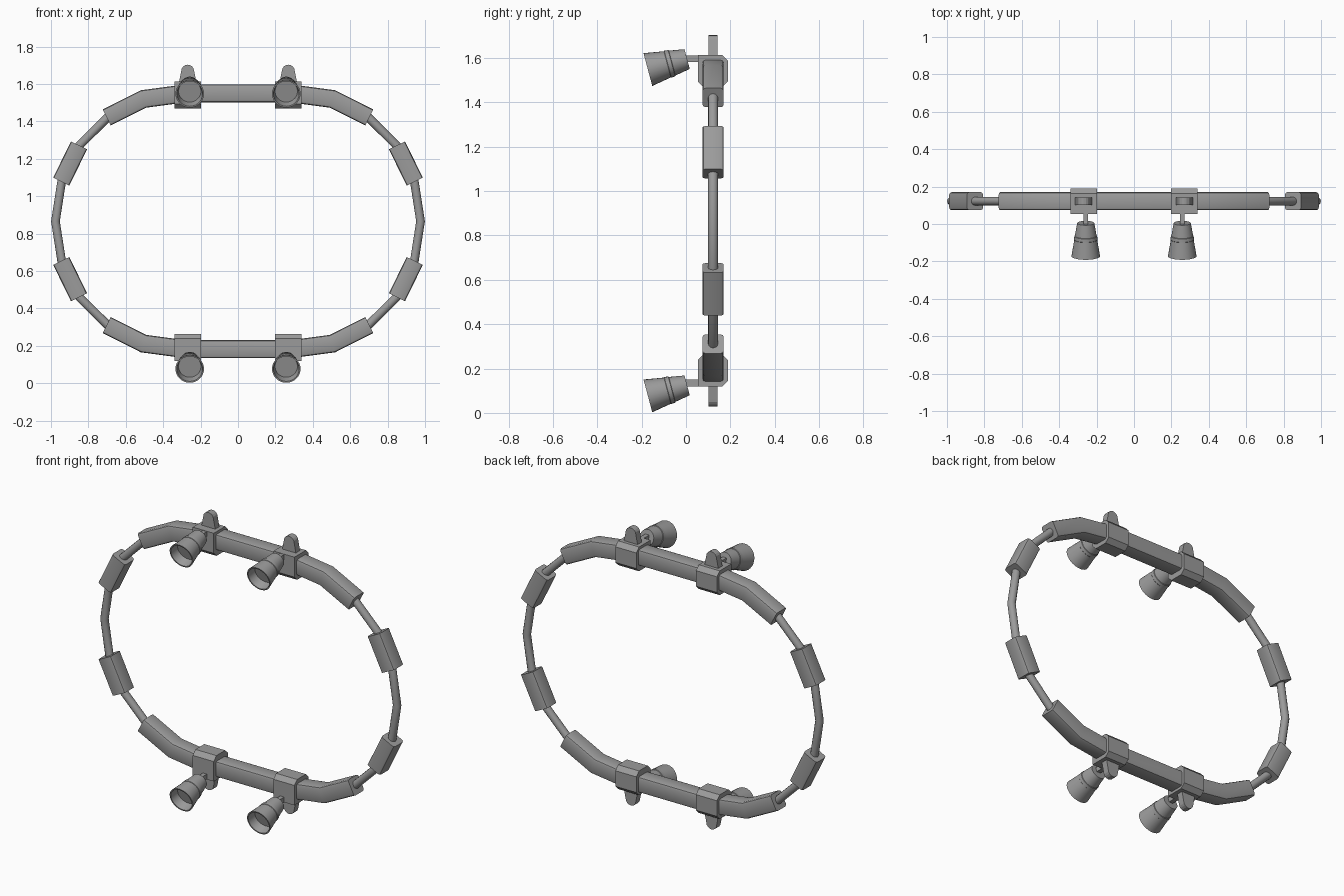
import bpy, bmesh, math
from mathutils import Matrix, Vector

cube = bpy.data.objects.get("Cube")
if cube:
    bpy.data.objects.remove(cube)

MID = 0.866      # height of the ring centre
RING_Y = 0.122   # depth of the ring plane

grey = bpy.data.materials.new("mid_grey")
grey.use_nodes = True
grey.diffuse_color = (0.33, 0.33, 0.33, 1)
bsdf = next(n for n in grey.node_tree.nodes if n.type == 'BSDF_PRINCIPLED')
bsdf.inputs["Base Color"].default_value = (0.33, 0.33, 0.33, 1)


def finish(bm, name, matrix=None, smooth=True):
    if matrix:
        bm.transform(matrix)
    bmesh.ops.recalc_face_normals(bm, faces=bm.faces)
    mesh = bpy.data.meshes.new(name)
    bm.to_mesh(mesh)
    bm.free()
    mesh.materials.append(grey)
    obj = bpy.data.objects.new(name, mesh)
    bpy.context.collection.objects.link(obj)
    if smooth:
        bpy.ops.object.select_all(action='DESELECT')
        obj.select_set(True)
        bpy.context.view_layer.objects.active = obj
        bpy.ops.object.shade_smooth_by_angle(angle=math.radians(32))
    return obj


def skin(bm, rings):
    # Bridge rings of points into a closed, capped tube
    loops = [[bm.verts.new(p) for p in ring] for ring in rings]
    n = len(loops[0])
    for a, b in zip(loops, loops[1:]):
        for i in range(n):
            bm.faces.new((a[i], a[(i + 1) % n], b[(i + 1) % n], b[i]))
    bm.faces.new(loops[0])
    bm.faces.new(loops[-1])


def circle(radius, sides):
    return [(radius * math.cos(math.tau * i / sides),
             radius * math.sin(math.tau * i / sides)) for i in range(sides)]


def rounded_square(half, bevel, steps=2):
    pts = []
    for q in range(4):
        mid = math.pi / 4 + q * math.pi / 2
        cx = math.copysign(half - bevel, math.cos(mid))
        cy = math.copysign(half - bevel, math.sin(mid))
        for s in range(steps + 1):
            a = (q + s / steps) * math.pi / 2
            pts.append((cx + bevel * math.cos(a), cy + bevel * math.sin(a)))
    return pts


def sweep(name, path, section):
    # Mitred sweep along a path lying in the ring plane
    pts = [Vector(p) for p in path]
    rings = []
    for i, p in enumerate(pts):
        d_in = (p - pts[max(i - 1, 0)]).normalized() if i else (pts[1] - p).normalized()
        d_out = (pts[i + 1] - p).normalized() if i < len(pts) - 1 else d_in
        t = (d_in + d_out).normalized()
        side = Vector((-t.y, t.x)) / t.dot(d_in)
        rings.append([(p.x + side.x * u, RING_Y + v, MID + p.y + side.y * u)
                      for u, v in section])
    bm = bmesh.new()
    skin(bm, rings)
    return finish(bm, name)


def extrude(name, outline, offset):
    bm = bmesh.new()
    off = Vector(offset)
    skin(bm, [outline, [Vector(p) + off for p in outline]])
    return finish(bm, name, smooth=False)


padded = rounded_square(0.048, 0.014)
thin = circle(0.023, 12)
names_x = {1: "left", -1: "right"}
names_z = {1: "upper", -1: "lower"}

# Long padded bars at top and bottom
half_bar = [(0.28, 0.684), (0.505, 0.654), (0.702, 0.555)]
for sz in (1, -1):
    path = [(-x, z * sz) for x, z in reversed(half_bar)]
    path += [(x, z * sz) for x, z in half_bar]
    sweep(names_z[sz] + "_bar", path, padded)

# Thin side rods and their padded sleeves
upper_rod = [(0.68, 0.572), (0.85, 0.404), (0.943, 0.212)]
for sx in (1, -1):
    path = [(sx * x, z) for x, z in upper_rod] + [(sx * 0.976, 0)]
    path += [(sx * x, -z) for x, z in reversed(upper_rod)]
    sweep(names_x[sx] + "_side_rod", path, thin)
    for sz in (1, -1):
        sweep(f"{names_x[sx]}_{names_z[sz]}_sleeve",
              [(sx * 0.85, sz * 0.406), (sx * 0.945, sz * 0.212)], padded)


def lamp(name, location):
    # Flared cup with a collar and a recessed mouth, opening forward and down
    profile = [(0.046, 0), (0.058, 0.07), (0.061, 0.072), (0.063, 0.09),
               (0.061, 0.092), (0.0765, 0.183), (0.069, 0.183), (0.06, 0.13)]
    bm = bmesh.new()
    skin(bm, [[(x, y, z) for x, y in circle(r, 28)] for r, z in profile])
    finish(bm, name, Matrix.Translation(location) @ Matrix.Rotation(math.radians(105), 4, 'X'))


# Clamps, fins, arms and lamps
front, back, low, high, c = 0.053, 0.189, 0.602, 0.748, 0.026
clamp = [(front, high), (back - c, high), (back, high - c), (back, low + c),
         (back - c, low), (front + c, low), (front, low + c)]
fin = [(-0.047, 0.74), (-0.034, 0.805)]
fin += [(-0.034 * math.cos(a), 0.805 + 0.032 * math.sin(a))
        for a in (math.pi * i / 8 for i in range(1, 8))]
fin += [(0.034, 0.805), (0.047, 0.74)]

for sx in (1, -1):
    for sz in (1, -1):
        tag = f"{names_x[sx]}_{names_z[sz]}_"
        cx, lx = sx * 0.269, sx * 0.258
        extrude(tag + "clamp", [(cx - 0.07, y, MID + sz * z) for y, z in clamp], (0.14, 0, 0))
        extrude(tag + "fin", [(cx + x, RING_Y - 0.02, MID + sz * z) for x, z in fin], (0, 0.04, 0))
        arm = [(lx + dx, -0.01, MID + sz * z)
               for dx, z in ((-0.013, 0.716), (0.013, 0.716), (0.013, 0.746), (-0.013, 0.746))]
        extrude(tag + "arm", arm, (0, 0.08, 0))
        lamp(tag + "lamp", (lx, 0.005, MID + (0.729 if sz > 0 else -0.742)))
